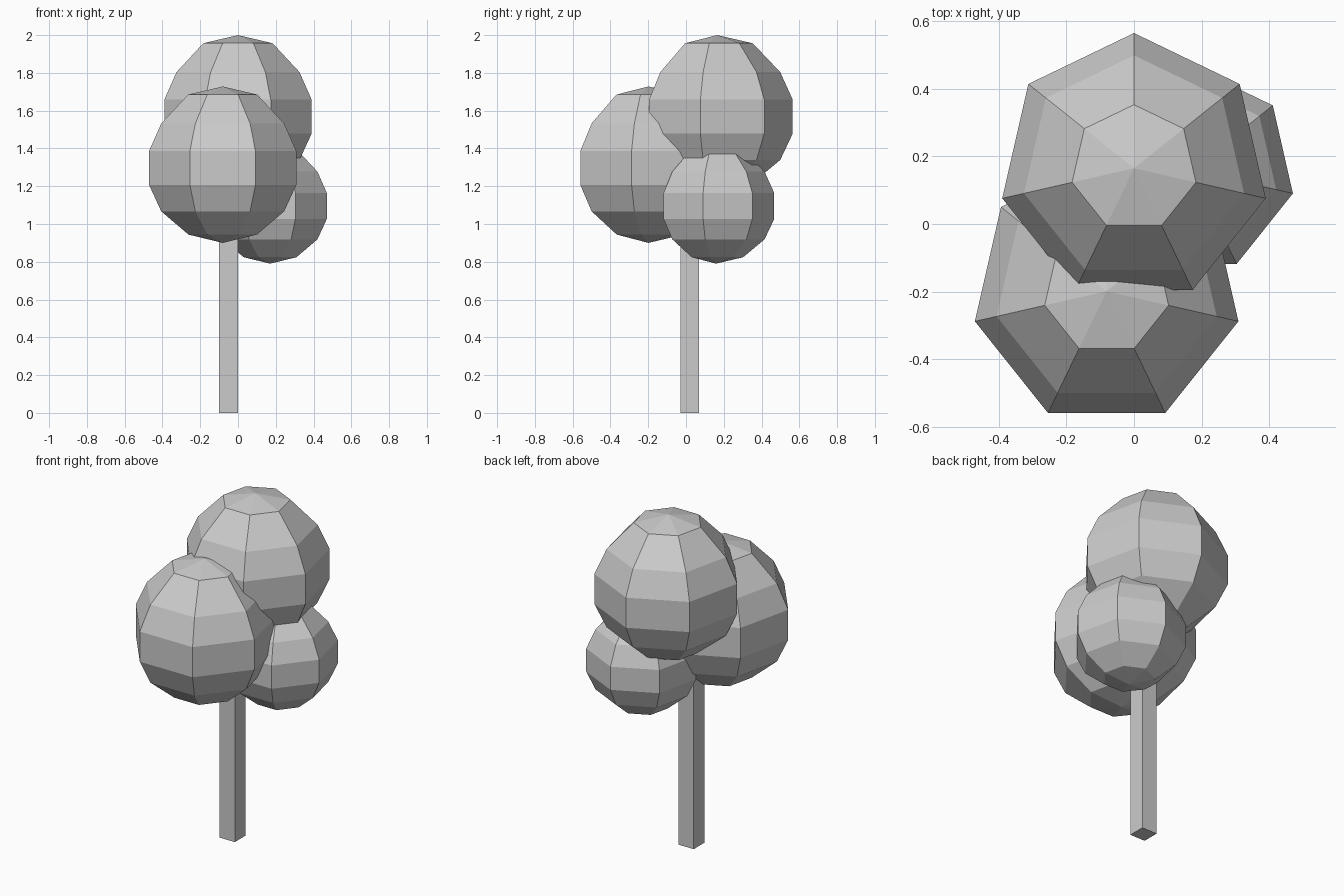
import bpy, bmesh
from math import sin, cos, tau

cube = bpy.data.objects.get("Cube")
if cube:
    bpy.data.objects.remove(cube, do_unlink=True)

grey = bpy.data.materials.new("plain grey")
grey.use_nodes = True
grey.diffuse_color = (0.6, 0.6, 0.6, 1)
grey.node_tree.nodes["Principled BSDF"].inputs["Base Color"].default_value = (0.6, 0.6, 0.6, 1)

SIDES = 7
# Foliage profile from top to bottom: ring radius, height from the centre
RINGS = [(0.188, 0.371), (0.334, 0.218), (0.4, 0.072),
         (0.4, -0.107), (0.334, -0.247), (0.186, -0.37)]
POLE = 0.414


def finish(name, bm):
    bmesh.ops.recalc_face_normals(bm, faces=bm.faces)
    mesh = bpy.data.meshes.new(name)
    bm.to_mesh(mesh)
    bm.free()
    mesh.materials.append(grey)
    obj = bpy.data.objects.new(name, mesh)
    bpy.context.collection.objects.link(obj)
    return obj


def foliage(name, centre, scale):
    """Seven-sided faceted ball with one corner pointing to the back."""
    bm = bmesh.new()
    rings = [[bm.verts.new((r * sin(tau * i / SIDES), r * cos(tau * i / SIDES), z))
              for i in range(SIDES)] for r, z in RINGS]
    top = bm.verts.new((0, 0, POLE))
    bottom = bm.verts.new((0, 0, -POLE))
    for i in range(SIDES):
        j = (i + 1) % SIDES
        bm.faces.new((top, rings[0][i], rings[0][j]))
        bm.faces.new((bottom, rings[-1][j], rings[-1][i]))
        for a, b in zip(rings, rings[1:]):
            bm.faces.new((a[i], b[i], b[j], a[j]))
    obj = finish(name, bm)
    obj.location = centre
    obj.scale = (scale,) * 3


# Leaf balls
foliage("foliage_top", (0, 0.165, 1.586), 1)
foliage("foliage_front", (-0.081, -0.199, 1.314), 1)
foliage("foliage_side", (0.17, 0.159, 1.109), 0.77)

# Square trunk reaching into the foliage
bm = bmesh.new()
bmesh.ops.create_cube(bm, size=1)
trunk = finish("trunk", bm)
trunk.scale = (0.1, 0.1, 1.15)
trunk.location = (-0.05, 0.02, 0.575)
